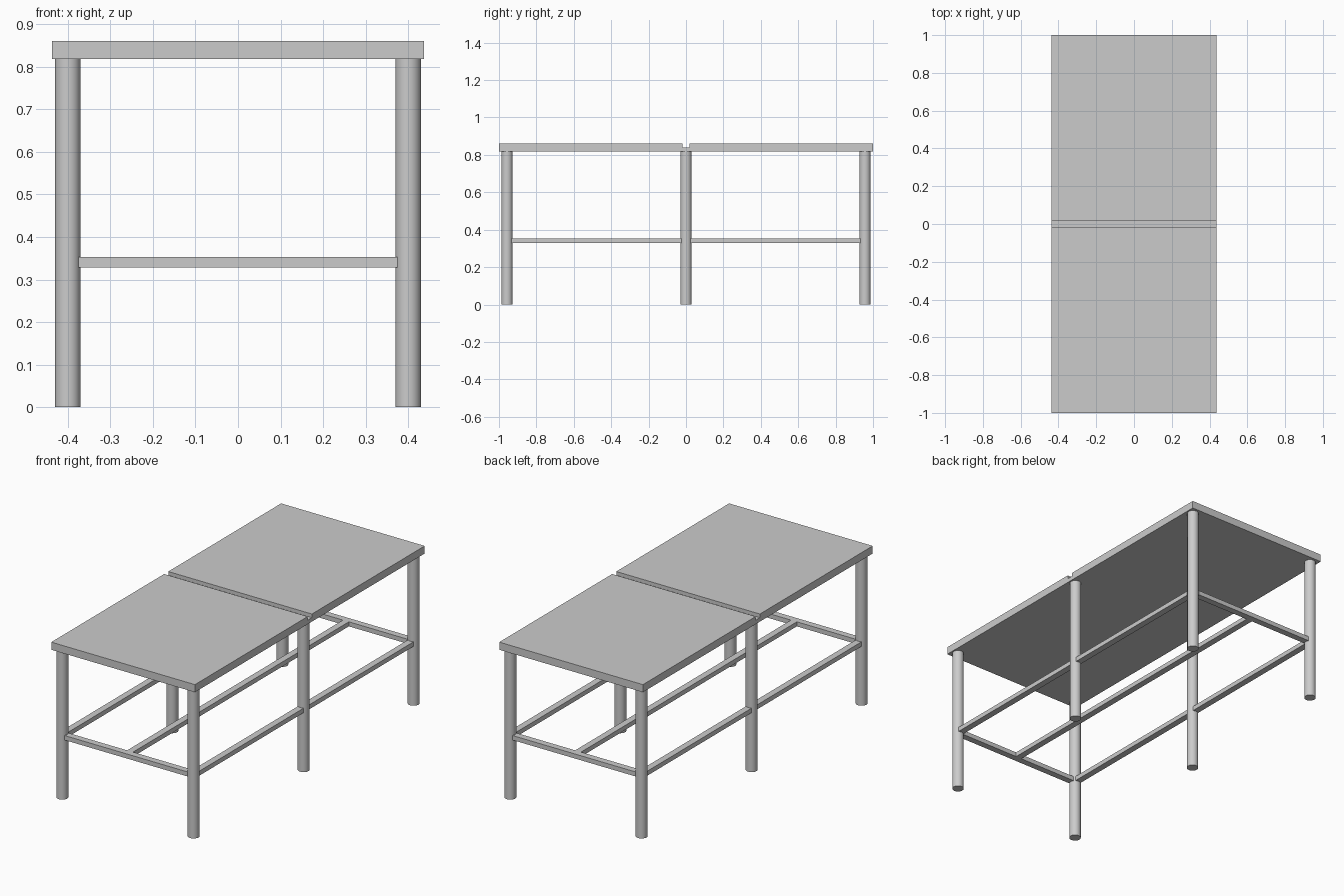
import bpy, bmesh

if "Cube" in bpy.data.objects:
    bpy.data.objects.remove(bpy.data.objects["Cube"])

LEG_X, LEG_Y, LEG_R = 0.40, 0.957, 0.03
TOP_X, TOP_LOW, TOP_HIGH = 0.4375, 0.818, 0.86
RAIL_W, RAIL_LOW, RAIL_HIGH = 0.036, 0.328, 0.353


def box(name, x0, x1, y0, y1, z0, z1):
    bm = bmesh.new()
    bmesh.ops.create_cube(bm, size=1)
    for v in bm.verts:
        v.co.x = x1 if v.co.x > 0 else x0
        v.co.y = y1 if v.co.y > 0 else y0
        v.co.z = z1 if v.co.z > 0 else z0
    mesh = bpy.data.meshes.new(name)
    bm.to_mesh(mesh)
    bm.free()
    obj = bpy.data.objects.new(name, mesh)
    bpy.context.collection.objects.link(obj)
    return obj


# Table top: one slab whose side profile has a shallow groove across the middle
profile = [(-1, TOP_LOW), (1, TOP_LOW), (1, TOP_HIGH), (0.018, TOP_HIGH),
           (0.018, 0.84), (-0.018, 0.84), (-0.018, TOP_HIGH), (-1, TOP_HIGH)]
bm = bmesh.new()
side = bm.faces.new([bm.verts.new((-TOP_X, y, z)) for y, z in profile])
ext = bmesh.ops.extrude_face_region(bm, geom=[side], use_keep_orig=True)
moved = [g for g in ext["geom"] if isinstance(g, bmesh.types.BMVert)]
bmesh.ops.translate(bm, verts=moved, vec=(2 * TOP_X, 0, 0))
bmesh.ops.recalc_face_normals(bm, faces=bm.faces)
mesh = bpy.data.meshes.new("table_top")
bm.to_mesh(mesh)
bm.free()
bpy.context.collection.objects.link(bpy.data.objects.new("table_top", mesh))

# Six round legs
for sx, side_name in ((-1, "left"), (1, "right")):
    for sy, place in ((-1, "front"), (0, "middle"), (1, "back")):
        bpy.ops.mesh.primitive_cylinder_add(
            vertices=32, radius=LEG_R, depth=TOP_LOW,
            location=(sx * LEG_X, sy * LEG_Y, TOP_LOW / 2))
        bpy.context.object.name = f"{place}_{side_name}_leg"
        bpy.ops.object.shade_smooth_by_angle()

# Cross rails between the end legs
h = RAIL_W / 2
inner_x = LEG_X - 0.025
for s, place in ((-1, "front"), (1, "back")):
    box(f"{place}_rail", -inner_x, inner_x, s * LEG_Y - h, s * LEG_Y + h,
        RAIL_LOW, RAIL_HIGH)

# Side rails from the end legs to the middle legs
inner_y = LEG_Y - 0.025
for sx, side_name in ((-1, "left"), (1, "right")):
    x = sx * LEG_X
    box(f"front_{side_name}_rail", x - h, x + h, -inner_y, -0.025, RAIL_LOW, RAIL_HIGH)
    box(f"back_{side_name}_rail", x - h, x + h, 0.025, inner_y, RAIL_LOW, RAIL_HIGH)

# Centre rail joining the two cross rails
box("centre_rail", -h, h, -LEG_Y + h, LEG_Y - h, RAIL_LOW, RAIL_HIGH)
